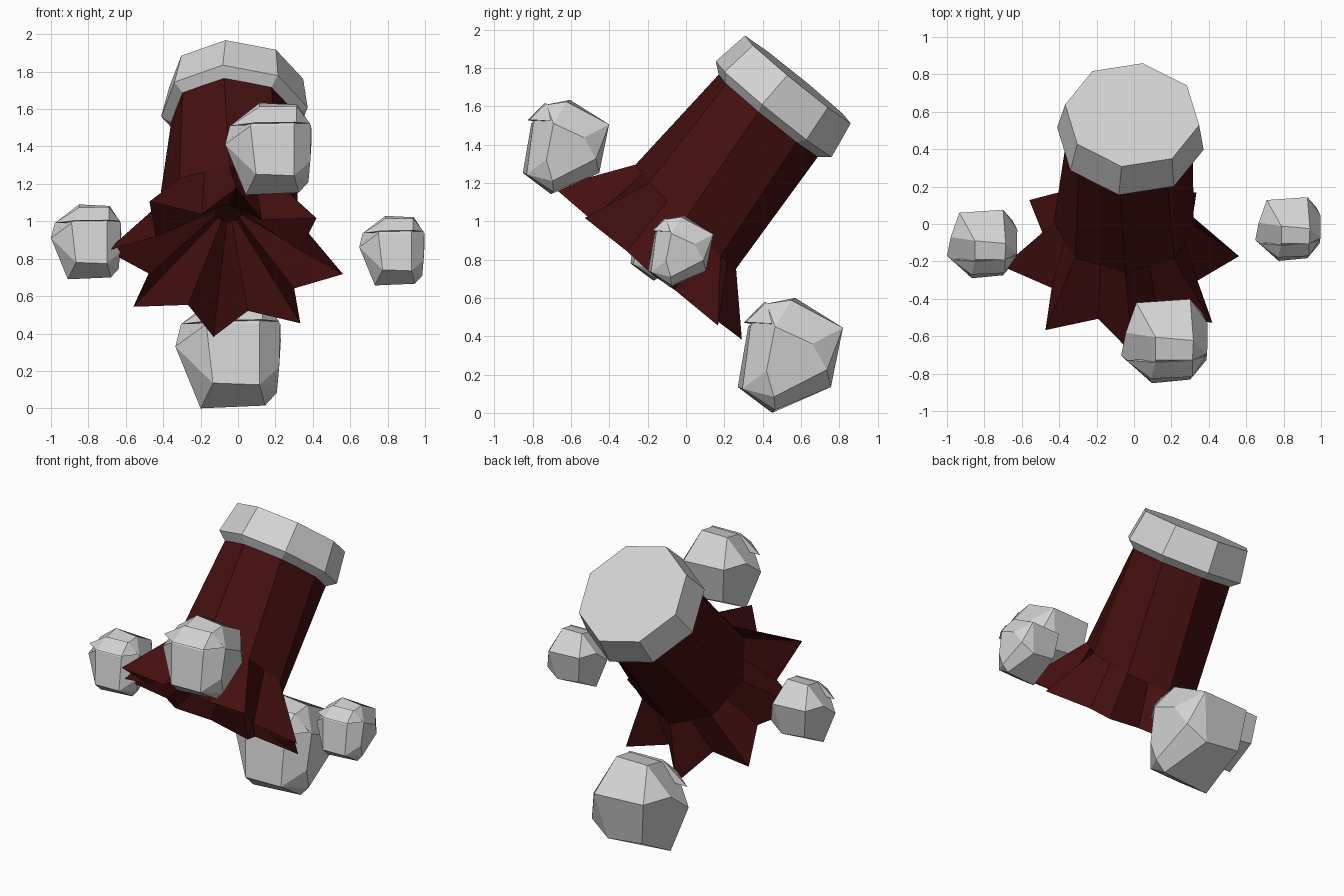
import bpy, bmesh
from math import sin, cos, pi, radians
from mathutils import Vector, Matrix

cube = bpy.data.objects.get("Cube")
if cube:
    bpy.data.objects.remove(cube, do_unlink=True)


def material(name, colour):
    mat = bpy.data.materials.new(name)
    mat.use_nodes = True
    mat.diffuse_color = (*colour, 1)
    mat.node_tree.nodes["Principled BSDF"].inputs["Base Color"].default_value = (*colour, 1)
    return mat


stone_grey = material("stone grey", (0.65, 0.65, 0.65))
dark_red = material("dark red", (0.06, 0.005, 0.005))


def finish(bm, name, mat):
    bmesh.ops.recalc_face_normals(bm, faces=bm.faces)
    mesh = bpy.data.meshes.new(name)
    bm.to_mesh(mesh)
    bm.free()
    mesh.materials.append(mat)
    obj = bpy.data.objects.new(name, mesh)
    bpy.context.collection.objects.link(obj)
    return obj


# Leaning axis shared by the stem and its cap
base = Vector((-0.07, -0.2, 0.78))
axis = (Vector((-0.01, 0.58, 1.735)) - base).normalized()
side = Vector((1, 0, 0))
side = (side - axis * side.dot(axis)).normalized()
front = side.cross(axis)
if front.y > 0:
    front.negate()


def ring(bm, depth, ridge, valley, turn, count=16, tilt=0):
    """Ring around the axis whose radius alternates between ridge and valley."""
    verts = []
    for i in range(count):
        a = radians(turn) + 2 * pi * i / count
        r = valley if i % 2 else ridge
        along = axis * (depth + tilt * cos(a))
        verts.append(bm.verts.new(base + along + side * (r * sin(a)) + front * (r * cos(a))))
    return verts


def bridge(bm, low, high):
    n = len(low)
    for i in range(n):
        j = (i + 1) % n
        bm.faces.new((low[i], low[j], high[j], high[i]))


# Stem: round shaft that flares into an eight-pointed star, hollow below
bm = bmesh.new()
hollow = ring(bm, 0.34, 0.07, 0.07, 5.5)
star = ring(bm, 0, 0.635, 0.42, 5.5)
waist = ring(bm, 0.315, 0.375, 0.345, 1, tilt=0.045)
top = ring(bm, 1.0, 0.34, 0.315, -9)
for low, high in ((hollow, star), (star, waist), (waist, top)):
    bridge(bm, low, high)
bm.faces.new(hollow)
bm.faces.new(top)
finish(bm, "flared_stem", dark_red)

# Cap: eight-sided block, chamfered underneath
bm = bmesh.new()
rings = [ring(bm, d, r, r, -9, 8) for d, r in ((0.995, 0.34), (1.04, 0.397), (1.24, 0.363))]
for low, high in zip(rings, rings[1:]):
    bridge(bm, low, high)
bm.faces.new(rings[0])
bm.faces.new(rings[-1])
finish(bm, "cap", stone_grey)

# Boulder shape at unit size, with a small lip over its front
BODY = [
    (-.28, -.9, -.55), (.55, -.82, -.58), (-.4, -.72, .5), (.55, -.68, .5),
    (.9, -.4, -.27), (.92, -.25, .5), (.93, .4, .2), (.8, .65, -.25), (.86, -.27, -.72),
    (.65, -.25, -.95), (-.5, -.3, -1), (-.95, -.3, .1), (-.85, .2, .5),
    (-.2, -.4, .9), (.6, -.4, .9), (.62, .03, .96), (-.2, .1, 1),
    (-.62, .85, .5), (.55, .93, .48), (-.5, .72, -.45), (.35, .72, -.55),
]
LIP = [(-.85, -.4, .5), (-.3, -.8, .57), (.6, -.76, .58), (.9, -.3, .55),
       (-.2, -.45, .92), (.6, -.4, .93)]


def hull(bm, points):
    verts = [bm.verts.new(p) for p in points]
    out = bmesh.ops.convex_hull(bm, input=verts)
    loose = {v for v in out["geom_interior"] if isinstance(v, bmesh.types.BMVert)}
    bmesh.ops.delete(bm, geom=list(loose), context="VERTS")


def boulder(name, centre, size):
    bm = bmesh.new()
    hull(bm, BODY)
    bmesh.ops.dissolve_limit(bm, angle_limit=radians(16), verts=bm.verts, edges=bm.edges)
    hull(bm, LIP)
    bm.transform(Matrix.Translation(centre) @ Matrix.Scale(size, 4))
    finish(bm, name, stone_grey)


boulder("back_boulder", (-0.05, 0.54, 0.3), 0.3)
boulder("front_boulder", (0.165, -0.63, 1.387), 0.246)
boulder("right_boulder", (-0.81, -0.11, 0.89), 0.2)
boulder("left_boulder", (0.825, -0.03, 0.843), 0.186)
